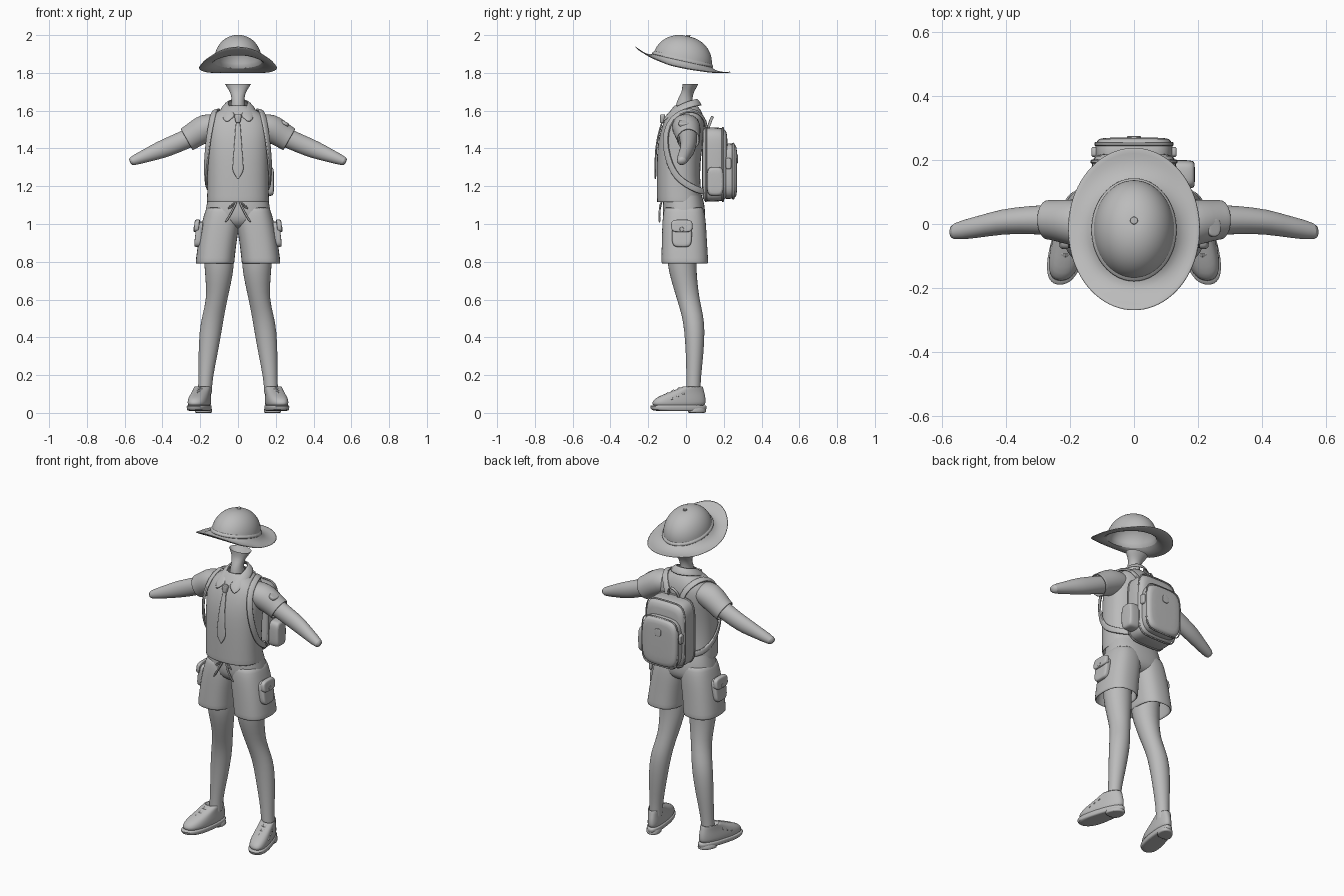
import bpy, bmesh, math
from mathutils import Vector as V

GREY = bpy.data.materials.new("light_grey")
GREY.diffuse_color = (0.5, 0.5, 0.5, 1)
X, Y, Z = V((1, 0, 0)), V((0, 1, 0)), V((0, 0, 1))


def finish(name, bm, mirror=False, thick=0, sub=1, angle=45):
    bmesh.ops.recalc_face_normals(bm, faces=bm.faces)
    me = bpy.data.meshes.new(name)
    bm.to_mesh(me)
    bm.free()
    ob = bpy.data.objects.new(name, me)
    bpy.context.collection.objects.link(ob)
    me.materials.append(GREY)
    if mirror:
        ob.modifiers.new("mirror", 'MIRROR').merge_threshold = 0.002
    if thick:
        ob.modifiers.new("thickness", 'SOLIDIFY').thickness = thick
    if sub:
        s = ob.modifiers.new("smooth", 'SUBSURF')
        s.levels = s.render_levels = sub
    bpy.ops.object.select_all(action='DESELECT')
    ob.select_set(True)
    bpy.context.view_layer.objects.active = ob
    bpy.ops.object.shade_smooth_by_angle(angle=math.radians(angle))
    return ob


def ring(c, u, v, n=24, p=2):
    """Superellipse ring around c with half axes u and v."""
    c, out = V(c), []
    for i in range(n):
        a = 2 * math.pi * i / n
        co, si = math.cos(a), math.sin(a)
        out.append(c + u * math.copysign(abs(co) ** (2 / p), co)
                   + v * math.copysign(abs(si) ** (2 / p), si))
    return out


def loft(name, rings, cap0=False, cap1=False, closed=True, **kw):
    bm = bmesh.new()
    rows = [[bm.verts.new(q) for q in r] for r in rings]
    n = len(rows[0])
    for a, b in zip(rows, rows[1:]):
        for i in range(n if closed else n - 1):
            j = (i + 1) % n
            bm.faces.new((a[i], a[j], b[j], b[i]))
    for row, on in ((rows[0], cap0), (rows[-1], cap1)):
        if on:
            m = bm.verts.new(sum((q.co for q in row), V()) / n)
            for i in range(n):
                bm.faces.new((row[i], row[(i + 1) % n], m))
    return finish(name, bm, **kw)


def level(z, x0, x1, y0, y1, p=2.2):
    """Horizontal ring filling a bounding rectangle."""
    return ring(((x0 + x1) / 2, (y0 + y1) / 2, z), X * (x1 - x0) / 2, Y * (y1 - y0) / 2, p=p)


def pillow(name, c, u, v, w, p=4, **kw):
    """Puffy slab: base centre c, half axes u and v, thickness vector w."""
    steps = ((0, .9), (.08, .98), (.25, 1), (.65, 1), (.9, .95), (1, .86))
    return loft(name, [ring(V(c) + w * t, u * s, v * s, p=p) for t, s in steps],
                True, True, **kw)


def sweep(name, pts, hw, ht, mid=None, **kw):
    """Strap or cord along pts; flat side faces away from mid."""
    pts, rings = [V(p) for p in pts], []
    for i, p in enumerate(pts):
        t = (pts[min(i + 1, len(pts) - 1)] - pts[max(i - 1, 0)]).normalized()
        d = p - V((mid[0], mid[1], min(p.z, mid[2]))) if mid else V((.1, -1, .3))
        d = (d - t * d.dot(t)).normalized()
        rings.append(ring(p, t.cross(d) * hw, d * ht, 12, 3))
    return loft(name, rings, True, True, **kw)


# --- hat: dome, swept brim, band, button
def lerp(tab, y):
    for (a, za), (b, zb) in zip(tab, tab[1:]):
        if y <= b:
            return za + (zb - za) * max(0, (y - a) / (b - a))
    return tab[-1][1]


EDGE = [(-.28, 1.95), (-.2, 1.893), (-.09, 1.845), (.02, 1.822), (.15, 1.805), (.24, 1.808)]
UP = V((0, .22, .975))
base = ring((0, -.02, 1.86), X * .128, V((0, .155, -.035)), 40)
rim = ring((0, -.015, 0), X * .208, Y * .255, 40)
for q in rim:
    q.z = lerp(EDGE, q.y)
c0 = V((0, -.02, 1.86))
rings = []
for t in (1, .66, .33, 0):
    rings.append([b.lerp(r, t) - Z * .012 * math.sin(math.pi * t) for b, r in zip(base, rim)])
for k in range(1, 9):
    a = math.pi / 2 * k / 9
    rings.append([c0 + (b - c0) * math.cos(a) ** .9 + UP * .139 * math.sin(a) for b in base])
loft("hat", rings, cap1=True, thick=.006)
loft("hat_band", [[c0 + (b - c0) * s + UP * h for b in base]
                  for s, h in ((1.0, 0), (1.045, .004), (1.045, .014), (.98, .022))])
pillow("hat_button", c0 + UP * .134, X * .012, Y * .012, UP * .01, p=2)

# --- neck
loft("neck", [level(z, -rx, rx, a, b, 2) for z, rx, a, b in (
    (1.56, .05, -.06, .05), (1.63, .036, -.056, .035), (1.67, .034, -.04, .034),
    (1.7, .042, -.022, .042), (1.725, .06, -.02, .058), (1.742, .07, -.02, .066))])

# --- shirt: body, sleeves, collar
loft("shirt_body", [level(z, -rx, rx, a, b, 2.4) for z, rx, a, b in (
    (1.115, .166, -.155, .09), (1.13, .165, -.155, .088), (1.25, .162, -.156, .07),
    (1.4, .165, -.155, .085), (1.48, .172, -.14, .1), (1.54, .165, -.12, .1),
    (1.58, .135, -.1, .09), (1.61, .085, -.075, .075), (1.63, .05, -.06, .055))], thick=.006)


def limb(name, rows, d, **kw):
    """Sideways limb: rows of (x, y, z, half height, half depth), slope d."""
    n = V((-d[1], 0, d[0])).normalized()
    return loft(name, [ring((x, y, z), n * h, Y * w) for x, y, z, h, w in rows],
                mirror=True, **kw)


limb("sleeve", ((.09, 0, 1.53, .06, .07), (.16, 0, 1.515, .078, .078), (.22, .008, 1.48, .07, .068),
                (.262, .013, 1.453, .066, .062), (.272, .013, 1.447, .067, .063)), (.87, -.49), thick=.008)
limb("arm", ((.2, .01, 1.48, .052, .05), (.28, .013, 1.447, .051, .047), (.34, .012, 1.42, .05, .043),
             (.41, .008, 1.392, .048, .04), (.49, -.01, 1.36, .035, .034),
             (.572, -.025, 1.328, .025, .028)), (.9, -.43), cap1=True)
loft("collar", [[V(a), V(a).lerp(V(b), .5) + V((0, 0, .006)), V(b)] for a, b in (
    ((0, .06, 1.668), (0, .094, 1.628)), ((.04, .045, 1.662), (.07, .066, 1.628)),
    ((.056, 0, 1.65), (.1, 0, 1.615)), ((.045, -.057, 1.625), (.09, -.098, 1.57)),
    ((.006, -.11, 1.575), (.062, -.134, 1.53)))], closed=False, mirror=True, thick=.008)
pillow("sleeve_badge", (.245, -.01, 1.525), Y * .03, V((.02, 0, -.012)), V((.008, 0, .016)), p=2.5)

# --- tie
loft("tie", [ring((0, y, z), X * w, Y * .005, 12, 3) for z, y, w in (
    (1.545, -.125, .012), (1.48, -.145, .017), (1.4, -.16, .022), (1.3, -.162, .03),
    (1.28, -.162, .031), (1.237, -.162, .003))], True, True)
loft("tie_knot", [ring((0, -.124, z), X * w, Y * .014, 12, 3) for z, w in (
    (1.58, .016), (1.572, .021), (1.545, .014), (1.535, .012))], True, True)

# --- shorts: seat, legs, cargo pockets, drawstrings
loft("shorts_seat", [level(z, -rx, rx, a, b, 2.5) for z, rx, a, b in (
    (1.15, .158, -.12, .085), (1.1, .167, -.124, .1), (1.04, .18, -.124, .104),
    (1.0, .165, -.11, .095), (.975, .08, -.07, .06))], cap1=True)
loft("shorts_leg", [level(z, a, b, f, k, 2.5) for z, a, b, f, k in (
    (1.09, -.01, .168, -.115, .092), (1.04, -.01, .183, -.124, .103), (.98, -.006, .198, -.127, .108),
    (.9, .008, .212, -.129, .112), (.81, .018, .224, -.131, .118),
    (.79, .018, .226, -.131, .119))], mirror=True, thick=.012)
pillow("cargo_pocket", (.19, -.022, .945), Y * .053, V((-.008, 0, .068)), X * .036, mirror=True)
pillow("cargo_flap", (.205, -.022, .99), Y * .057, V((-.004, 0, .034)), X * .027, p=3.5, mirror=True)
pillow("cargo_button", (.23, -.022, .972), Y * .012, Z * .012, X * .006, p=2, mirror=True)
sweep("drawstring", ((.006, -.128, 1.12), (.025, -.14, 1.08), (.045, -.142, 1.04), (.066, -.14, 1.01)),
      .005, .005, mirror=True)
sweep("drawstring_loop", ((.006, -.128, 1.12), (.05, -.142, 1.09), (.06, -.14, 1.075), (.02, -.138, 1.1)),
      .004, .004, mirror=True)

# --- legs
loft("leg", [level(z, x - rx, x + rx, y - ry, y + ry, 2) for x, y, z, rx, ry in (
    (.105, -.02, .92, .085, .085), (.098, -.024, .78, .08, .077), (.104, -.005, .68, .066, .067),
    (.112, .012, .6, .056, .06), (.13, .034, .52, .058, .057), (.145, .046, .44, .06, .055),
    (.16, .046, .3, .05, .046), (.172, .04, .18, .037, .038), (.176, .038, .1, .037, .038))],
     True, mirror=True)


# --- shoes: sole, heel, upper, laces
def foot(z, y0, y1, hw):
    r = level(z, -hw, hw, y0, y1, 2.4)
    for q in r:
        s = (q.y - (y0 + y1) / 2) / (y1 - y0) * 2
        q.x = q.x * (1 - .2 * s) + .175 + (.08 - q.y) * .21
    return r


loft("shoe_upper", [foot(*t) for t in (
    (.03, -.183, .103, .051), (.06, -.18, .105, .052), (.08, -.16, .104, .05), (.1, -.115, .1, .046),
    (.12, -.06, .094, .043), (.138, -.02, .09, .042), (.142, -.012, .084, .036), (.12, .0, .075, .03))],
     True, True, mirror=True)
loft("shoe_sole", [foot(*t) for t in (
    (.01, -.165, .105, .05), (.014, -.185, .108, .054), (.036, -.193, .111, .056), (.042, -.188, .108, .053))],
     True, True, mirror=True)
loft("shoe_heel", [foot(*t) for t in ((0, .012, .104, .042), (.003, .01, .106, .044), (.03, .01, .106, .044))],
     True, True, mirror=True)
for k, (y, z, w) in enumerate(((-.105, .107, .042), (-.075, .121, .04), (-.045, .134, .038))):
    cx = .175 + (.08 - y) * .21
    sweep("shoe_lace_%d" % (k + 1), [(cx + w * s, y + .03 * abs(s), z - .03 * s * s)
                                   for s in (-1.1, -.6, 0, .6, 1.1)], .008, .005, (cx, y + .05, .05), mirror=True)

# --- backpack: main bag, front pocket, pouch, piping, handle, straps
pillow("pack_body", (0, .085, 1.315), X * .135, Z * .198, Y * .135, p=5)
pillow("pack_pocket", (0, .19, 1.28), X * .122, Z * .148, Y * .08, p=4)
pillow("pack_badge", (0, .266, 1.345), X * .022, Z * .024, Y * .009, p=2.5)
pillow("pack_pouch", (.12, .155, 1.225), Y * .045, Z * .078, X * .07)
pillow("pack_buckle", (-.12, .15, 1.24), Y * .016, Z * .045, X * .05)
pillow("pack_side_clip", (.105, .225, 1.32), Y * .016, Z * .03, X * .028, mirror=True)
for y, hx, hz, zc, nm in ((.195, .134, .196, 1.315, "pack_piping_back"), (.105, .134, .196, 1.315, "pack_piping_front"),
                          (.25, .122, .148, 1.28, "pocket_piping")):
    loft(nm, [ring((0, yy, zc), X * hx * s, Z * hz * s, 40, 5)
              for yy, s in ((y - .006, .99), (y - .004, 1.02), (y + .004, 1.02), (y + .006, .99))])
sweep("pack_handle", ((-.035, .115, 1.5), (-.03, .13, 1.55), (0, .145, 1.575), (.03, .13, 1.55), (.035, .115, 1.5)),
      .008, .006, (0, .1, 1.5))
sweep("shoulder_strap", ((.04, .11, 1.48), (.06, .105, 1.55), (.1, .065, 1.598), (.125, 0, 1.607),
                         (.135, -.078, 1.565), (.152, -.11, 1.48), (.162, -.108, 1.4), (.17, -.085, 1.31),
                         (.171, -.05, 1.25), (.168, 0, 1.21), (.15, .06, 1.18), (.1, .1, 1.17)),
      .018, .008, (.04, -.02, 1.42), mirror=True)
